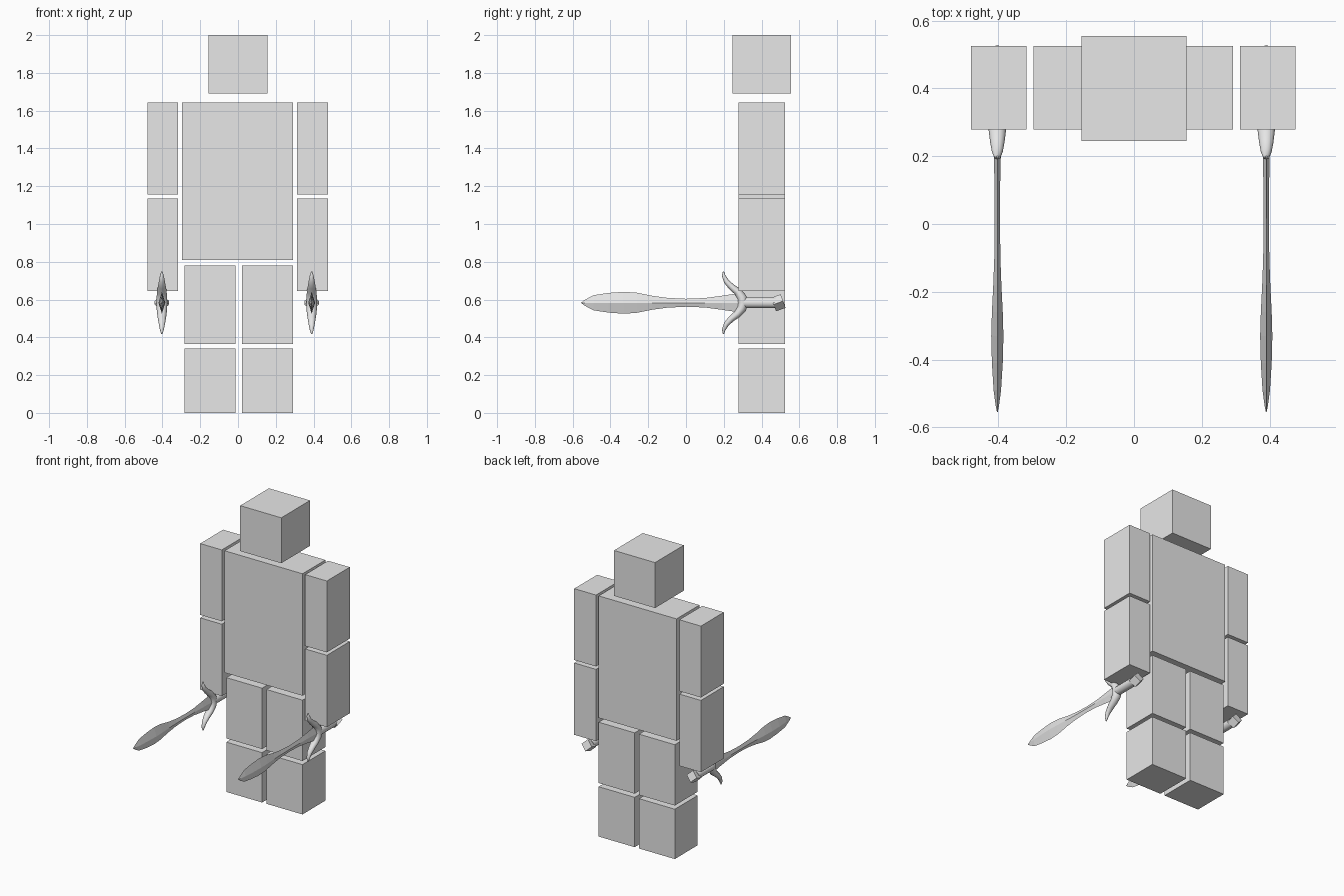
import bpy, bmesh, math
from mathutils import Vector, Matrix

if "Cube" in bpy.data.objects:
    bpy.data.objects.remove(bpy.data.objects["Cube"])

grey = bpy.data.materials.new("plain_grey")
grey.diffuse_color = (0.8, 0.8, 0.8, 1)
grey.use_nodes = True
grey.node_tree.nodes["Principled BSDF"].inputs["Base Color"].default_value = grey.diffuse_color


def finish(name, bm, smooth=False):
    bmesh.ops.recalc_face_normals(bm, faces=bm.faces)
    me = bpy.data.meshes.new(name)
    bm.to_mesh(me)
    bm.free()
    me.materials.append(grey)
    ob = bpy.data.objects.new(name, me)
    bpy.context.collection.objects.link(ob)
    if smooth:
        bpy.ops.object.select_all(action='DESELECT')
        ob.select_set(True)
        bpy.context.view_layer.objects.active = ob
        bpy.ops.object.shade_smooth_by_angle(angle=math.radians(50))
    return ob


def box(name, x, y, z):
    bm = bmesh.new()
    size = [b - a for a, b in (x, y, z)]
    mid = [(a + b) / 2 for a, b in (x, y, z)]
    bmesh.ops.create_cube(bm, size=1, matrix=Matrix.Translation(mid) @ Matrix.Diagonal((*size, 1)))
    return finish(name, bm)


def loft(name, rings, sides, smooth):
    """Tube through rings of (y, z, half width in x, half width across), square to the path."""
    bm = bmesh.new()
    pts = [Vector((0, r[0], r[1])) for r in rings]
    loops = []
    for i, (p, r) in enumerate(zip(pts, rings)):
        tangent = (pts[min(i + 1, len(pts) - 1)] - pts[max(i - 1, 0)]).normalized()
        across = tangent.cross(Vector((1, 0, 0)))
        loops.append([bm.verts.new(p + Vector((r[2] * math.cos(a), 0, 0)) + across * r[3] * math.sin(a))
                      for a in (2 * math.pi * k / sides for k in range(sides))])
    for a, b in zip(loops, loops[1:]):
        for k in range(sides):
            n = (k + 1) % sides
            bm.faces.new((a[k], a[n], b[n], b[k]))
    bm.faces.new(loops[0])
    bm.faces.new(loops[-1])
    return finish(name, bm, smooth)


# Body blocks
DEPTH = (0.278, 0.525)
box("head", (-0.155, 0.155), (0.245, 0.555), (1.69, 2.0))
box("torso", (-0.296, 0.292), DEPTH, (0.81, 1.642))
for side, arm, leg in (("right", (-0.48, -0.317), (-0.283, -0.013)),
                       ("left", (0.312, 0.476), (0.02, 0.292))):
    box(side + "_upper_arm", arm, DEPTH, (1.155, 1.642))
    box(side + "_forearm", arm, DEPTH, (0.645, 1.135))
    box(side + "_thigh", leg, DEPTH, (0.365, 0.78))
    box(side + "_shin", leg, DEPTH, (0.0, 0.34))

# Sword in each hand
Z = 0.583
BLADE = [(-0.555, 0.001, 0.001), (-0.535, 0.005, 0.016), (-0.49, 0.011, 0.04), (-0.41, 0.016, 0.052),
         (-0.33, 0.018, 0.058), (-0.26, 0.016, 0.053), (-0.18, 0.012, 0.037), (-0.10, 0.009, 0.026),
         (0.0, 0.008, 0.021), (0.10, 0.008, 0.025), (0.19, 0.010, 0.037), (0.29, 0.012, 0.052)]
GUARD = [(0.198, 0.166, 0.003, 0.003), (0.199, 0.145, 0.010, 0.009), (0.213, 0.114, 0.016, 0.014),
         (0.240, 0.085, 0.021, 0.017), (0.272, 0.060, 0.025, 0.020), (0.295, 0.030, 0.028, 0.025)]

for side, x in (("right", -0.403), ("left", 0.39)):
    blade = loft(side + "_sword_blade", [(y, Z, w, h) for y, w, h in BLADE], 4, False)
    upper = [(y, Z + z, w, h) for y, z, w, h in GUARD]
    lower = [(y, Z - z, w, h) for y, z, w, h in reversed(GUARD)]
    guard = loft(side + "_sword_guard", upper + [(0.302, Z, 0.029, 0.028)] + lower, 12, True)
    grip = loft(side + "_sword_grip", [(0.30, Z, 0.029, 0.029), (0.475, Z, 0.029, 0.029)], 12, True)
    # Pommel: small block standing on its edge
    bm = bmesh.new()
    bmesh.ops.create_cube(bm, size=0.054, matrix=Matrix.Translation((0, 0.489, Z))
                          @ Matrix.Rotation(math.radians(20), 4, 'X')
                          @ Matrix.Rotation(math.radians(45), 4, 'Y'))
    pommel = finish(side + "_sword_pommel", bm)
    for ob in (blade, guard, grip, pommel):
        ob.location.x = x
